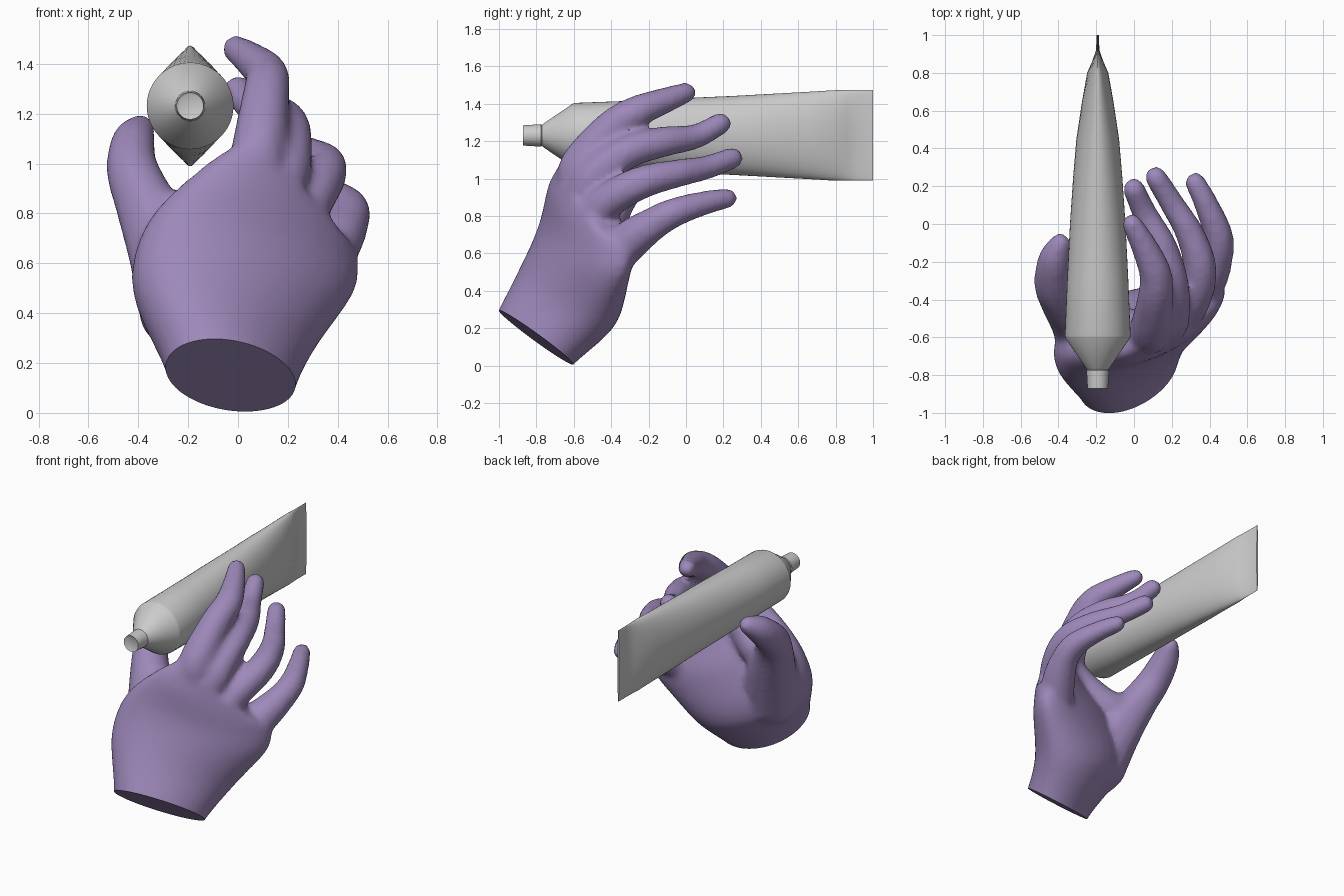
import bpy, bmesh, math
from mathutils import Vector, Matrix

if "Cube" in bpy.data.objects:
    bpy.data.objects.remove(bpy.data.objects["Cube"])


def catmull(rows, steps):
    """Smoothly resample rows of numbers."""
    out = []
    p = [rows[0]] + rows + [rows[-1]]
    for i in range(1, len(p) - 2):
        for s in range(steps):
            t = s / steps
            out.append([0.5 * (2 * b + (c - a) * t + (2 * a - 5 * b + 4 * c - d) * t * t
                               + (3 * b - a - 3 * c + d) * t ** 3)
                        for a, b, c, d in zip(p[i - 1], p[i], p[i + 1], p[i + 2])])
    return out + [list(rows[-1])]


def loft(bm, rows, n):
    """Skin elliptical sections: centre, half-width vector, half-depth vector, flattening of the inner side."""
    rings = []
    for r in rows:
        c, a, b = Vector(r[0:3]), Vector(r[3:6]), Vector(r[6:9])
        ring = []
        for k in range(n):
            u, v = math.cos(2 * math.pi * k / n), math.sin(2 * math.pi * k / n)
            ring.append(bm.verts.new(c + a * u + b * (v * r[9] if v > 0 else v)))
        rings.append(ring)
    for r0, r1 in zip(rings, rings[1:]):
        for k in range(n):
            bm.faces.new((r0[k], r0[(k + 1) % n], r1[(k + 1) % n], r1[k]))
    bm.faces.new(rings[0][::-1])
    bm.faces.new(rings[-1])
    bmesh.ops.recalc_face_normals(bm, faces=bm.faces)


def finger(bm, rows):
    """Chain of overlapping balls along a path of x, y, z, radius."""
    for x, y, z, r in catmull(rows, 12):
        bmesh.ops.create_icosphere(bm, subdivisions=2, radius=r + 0.008,
                                   matrix=Matrix.Translation((x, y, z)))


def make_object(name, bm):
    me = bpy.data.meshes.new(name)
    bm.to_mesh(me)
    bm.free()
    ob = bpy.data.objects.new(name, me)
    bpy.context.collection.objects.link(ob)
    bpy.ops.object.select_all(action='DESELECT')
    ob.select_set(True)
    bpy.context.view_layer.objects.active = ob
    return ob


# Squeeze tube: y, half width, half height
profile = [(-0.867, .045, .045), (-0.872, .054, .054), (-0.775, .06, .06),
           (-0.77, .056, .056), (-0.76, .065, .065), (-0.605, .17, .17), (-0.59, .174, .174),
           (-0.3, .162, .185), (0.0, .147, .2), (0.25, .13, .211), (0.45, .113, .222),
           (0.65, .083, .233), (0.8, .056, .242), (0.86, .03, .242), (0.92, .009, .242), (1.0, .006, .242)]
bm = bmesh.new()
loft(bm, [(-0.192, y, 1.231, w, 0, 0, 0, 0, h, 1) for y, w, h in profile], 48)
make_object("squeeze_tube", bm)
bpy.ops.object.shade_smooth_by_angle(angle=math.radians(30))

# Palm: sections from below the wrist up to the knuckles
palm = [(-0.03, -0.88, 0.03, .24, .0, -.03, .05, .17, -.14, 1),
        (-0.04, -0.81, 0.145, .255, .01, -.035, .06, .19, -.155, 1),
        (-0.06, -0.62, 0.38, .365, .07, -.12, .01, .255, -.12, .95),
        (0.05, -0.52, 0.62, .41, .15, -.15, -.03, .22, -.06, .75),
        (0.17, -0.50, 0.79, .31, .18, -.20, -.05, .155, -.02, .7),
        (0.25, -0.49, 0.87, .22, .16, -.23, -.05, .09, 0, 1)]
bm = bmesh.new()
loft(bm, catmull(palm, 5), 32)

# Fingers, thumb and the web between thumb and index
finger(bm, [(0.06, -0.56, 0.90, .09), (0.085, -0.57, 1.05, .11), (0.11, -0.41, 1.26, .092),
            (0.115, -0.27, 1.355, .082), (0.055, -0.12, 1.415, .066), (-0.01, 0.0, 1.46, .05)])
finger(bm, [(0.15, -0.55, 0.85, .09), (0.19, -0.51, 0.99, .10), (0.20, -0.33, 1.135, .088),
            (0.15, -0.13, 1.195, .078), (0.06, 0.05, 1.225, .062), (0.0, 0.185, 1.295, .054)])
finger(bm, [(0.22, -0.52, 0.75, .09), (0.30, -0.43, 0.87, .09), (0.35, -0.25, 0.975, .085),
            (0.30, -0.06, 1.025, .072), (0.20, 0.11, 1.06, .06), (0.115, 0.248, 1.11, .054)])
finger(bm, [(0.28, -0.44, 0.52, .10), (0.375, -0.31, 0.66, .105), (0.435, -0.18, 0.755, .085),
            (0.445, -0.06, 0.82, .074), (0.385, 0.1, 0.87, .06), (0.325, 0.22, 0.895, .05)])
finger(bm, [(-0.20, -0.62, 0.43, .20), (-0.285, -0.51, 0.65, .155), (-0.38, -0.40, 0.86, .115),
            (-0.425, -0.31, 0.98, .1), (-0.42, -0.19, 1.085, .083), (-0.39, -0.105, 1.14, .052)])
finger(bm, [(-0.35, -0.45, 0.80, .11), (-0.21, -0.49, 0.78, .11), (-0.06, -0.54, 0.88, .10),
            (0.05, -0.57, 0.98, .10)])
hand = make_object("hand", bm)

# Fuse the parts into one skin
remesh = hand.modifiers.new("fuse", 'REMESH')
remesh.mode = 'VOXEL'
remesh.voxel_size = 0.017
smooth = hand.modifiers.new("soften", 'SMOOTH')
smooth.factor = 0.5
smooth.iterations = 16
for m in ("fuse", "soften"):
    bpy.ops.object.modifier_apply(modifier=m)

# Flat cut at the wrist
bm = bmesh.new()
bm.from_mesh(hand.data)
bmesh.ops.bisect_plane(bm, geom=bm.verts[:] + bm.edges[:] + bm.faces[:], plane_co=(-0.05, -0.8, 0.148),
                       plane_no=(0.08, -0.61, -0.79), clear_outer=True)
bmesh.ops.holes_fill(bm, edges=[e for e in bm.edges if e.is_boundary], sides=0)
bm.to_mesh(hand.data)
bm.free()
bpy.ops.object.shade_smooth_by_angle(angle=math.radians(40))

skin = bpy.data.materials.new("purple_skin")
skin.diffuse_color = (0.34, 0.25, 0.49, 1)
skin.use_nodes = True
skin.node_tree.nodes["Principled BSDF"].inputs["Base Color"].default_value = skin.diffuse_color
hand.data.materials.append(skin)
